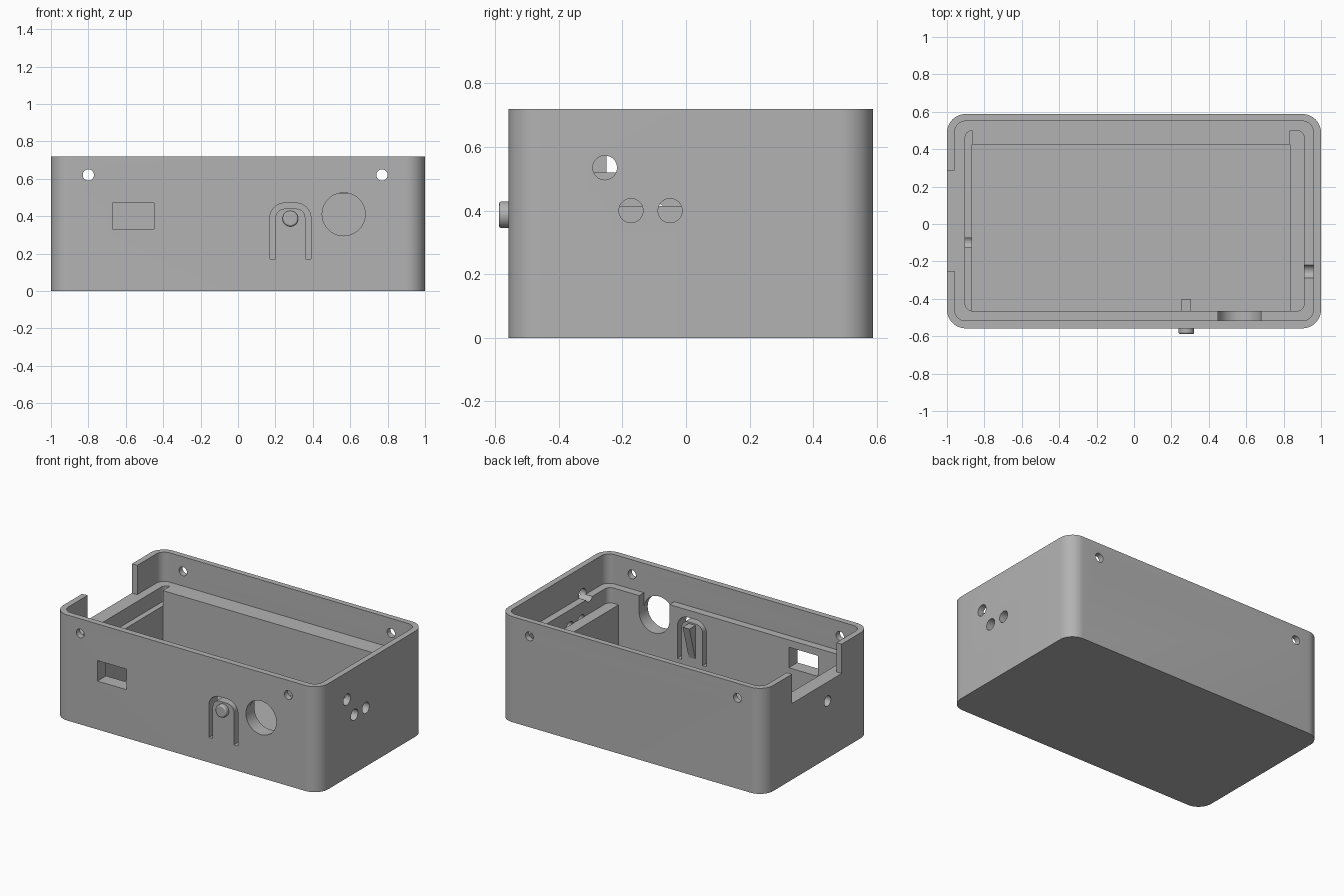
import bpy, bmesh, math

cube = bpy.data.objects.get("Cube")
if cube:
    bpy.data.objects.remove(cube, do_unlink=True)

grey = bpy.data.materials.new("grey_plastic")
grey.use_nodes = True
colour = (0.45, 0.45, 0.45, 1)
grey.diffuse_color = colour
grey.node_tree.nodes["Principled BSDF"].inputs["Base Color"].default_value = colour


def prism(name, pts, lo, hi, axis):
    """Extrude a 2D outline along an axis from lo to hi."""
    place = {"x": lambda a, b, t: (t, a, b),
             "y": lambda a, b, t: (a, t, b),
             "z": lambda a, b, t: (a, b, t)}[axis]
    bm = bmesh.new()
    rings = [[bm.verts.new(place(a, b, t)) for a, b in pts] for t in (lo, hi)]
    n = len(pts)
    for ring in rings:
        bm.faces.new(ring)
    for i in range(n):
        j = (i + 1) % n
        bm.faces.new((rings[0][i], rings[0][j], rings[1][j], rings[1][i]))
    bmesh.ops.recalc_face_normals(bm, faces=bm.faces)
    mesh = bpy.data.meshes.new(name)
    bm.to_mesh(mesh)
    bm.free()
    mesh.materials.append(grey)
    ob = bpy.data.objects.new(name, mesh)
    bpy.context.collection.objects.link(ob)
    return ob


def arc(cx, cy, r, start, end, steps):
    return [(cx + r * math.cos(math.radians(start + (end - start) * i / steps)),
             cy + r * math.sin(math.radians(start + (end - start) * i / steps)))
            for i in range(steps + 1)]


def circle(cx, cy, r):
    return arc(cx, cy, r, 0, 360, 40)[:-1]


def rect(x0, x1, y0, y1):
    return [(x0, y0), (x1, y0), (x1, y1), (x0, y1)]


def round_rect(x0, x1, y0, y1, r):
    return (arc(x1 - r, y1 - r, r, 0, 90, 10) + arc(x0 + r, y1 - r, r, 90, 180, 10)
            + arc(x0 + r, y0 + r, r, 180, 270, 10) + arc(x1 - r, y0 + r, r, 270, 360, 10))


def arch(x0, x1, z0, z1, r):
    return ([(x0, z0)] + arc(x0 + r, z1 - r, r, 180, 90, 8)
            + arc(x1 - r, z1 - r, r, 90, 0, 8) + [(x1, z0)])


def cut(target, cutter, operation="DIFFERENCE"):
    mod = target.modifiers.new("cut", "BOOLEAN")
    mod.operation = operation
    mod.solver = "EXACT"
    mod.object = cutter
    bpy.context.view_layer.objects.active = target
    bpy.ops.object.modifier_apply(modifier=mod.name)
    bpy.data.objects.remove(cutter, do_unlink=True)


TOP, LEDGE, STEP, FLOOR = 0.72, 0.52, 0.415, 0.06
FRONT, BACK = -0.558, 0.588

# Case body and stepped cavity
case = prism("case", round_rect(-1, 1, FRONT, BACK, 0.1), 0, TOP, "z")
cut(case, prism("rim_cavity", round_rect(-0.96, 0.96, -0.517, 0.55, 0.06), LEDGE, 0.8, "z"))
step_cavity = prism("step_cavity", round_rect(-0.903, 0.91, -0.465, 0.5, 0.04), STEP, 0.6, "z")
cut(step_cavity, prism("back_block", rect(-0.865, 0.835, 0.425, 0.6), 0.3, 0.7, "z"))
cut(case, step_cavity)
cut(case, prism("deep_cavity", rect(-0.865, 0.835, -0.465, 0.425), FLOOR, 0.6, "z"))

# Notch in the end wall
cut(case, prism("notch", rect(-0.25, 0.285, LEDGE, 0.8), -1.1, -0.93, "x"))

# Screw holes through front and back rims
for x in (-0.8, 0.77):
    cut(case, prism("screw_hole", circle(x, 0.62, 0.03), -0.7, 0.7, "y"))

# Cable holes in the end walls
for y, z, inner in ((-0.255, 0.535, 0.89), (-0.173, 0.4, 0.91), (-0.05, 0.4, 0.91)):
    cut(case, prism("end_hole", circle(y, z, 0.038), inner, 1.1, "x"))
cut(case, prism("far_end_hole", circle(-0.098, 0.39, 0.035), -1.1, -0.85, "x"))

# Front openings
cut(case, prism("port_window", rect(-0.67, -0.45, 0.33, 0.47), -0.7, -0.44, "y"))
cut(case, prism("round_opening", circle(0.565, 0.41, 0.115), -0.7, -0.44, "y"))
cut(case, prism("opening_relief", rect(0.45, 0.68, 0.41, 0.56), -0.517, -0.44, "y"))
slot = arch(0.17, 0.39, 0.17, 0.47, 0.08) + arch(0.2, 0.36, 0.17, 0.44, 0.05)[::-1]
cut(case, prism("tongue_slot", slot, -0.7, -0.44, "y"))

# Push button on the tongue, with a wedge rib behind it
button = prism("button", circle(0.28, 0.387, 0.042), -0.588, -0.54, "y")
bevel = button.modifiers.new("soft_rim", "BEVEL")
bevel.width = 0.008
bevel.segments = 2
bevel.limit_method = "ANGLE"
rib = prism("button_rib", [(-0.48, 0.2), (-0.465, 0.2), (-0.4, 0.43), (-0.48, 0.43)],
            0.255, 0.305, "x")

for ob in (case, button):
    bpy.ops.object.select_all(action="DESELECT")
    ob.select_set(True)
    bpy.context.view_layer.objects.active = ob
    bpy.ops.object.shade_smooth_by_angle(angle=math.radians(30))
